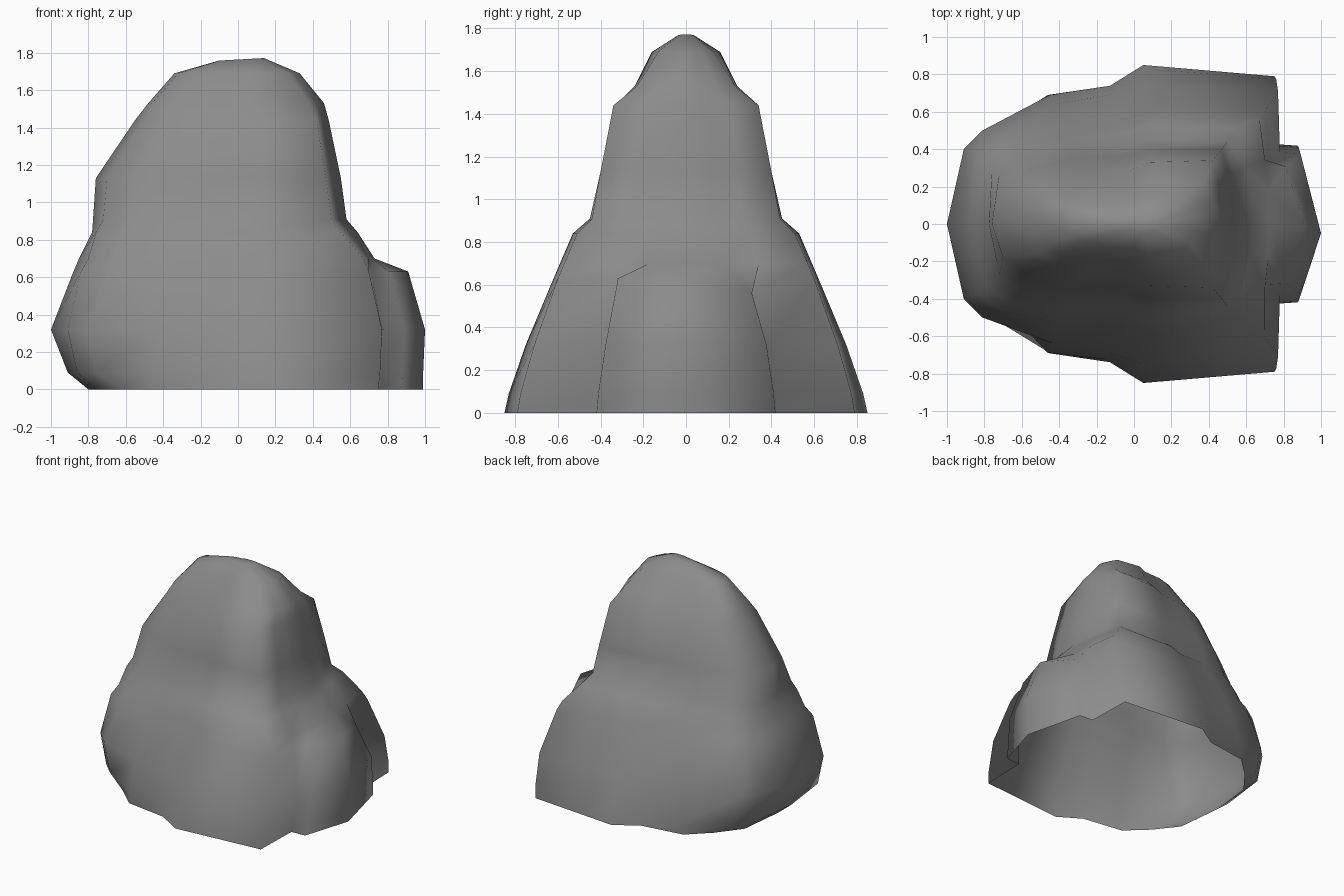
import bpy, bmesh

if "Cube" in bpy.data.objects:
    bpy.data.objects.remove(bpy.data.objects["Cube"])

# Half outlines per height: z, left x, right x, then five points from left to right
levels = [
    (0.00, -.80, .99, (-.76, .36), (-.62, .54), (-.46, .69), (.05, .85), (.75, .79)),
    (0.09, -.91, .99, (-.86, .40), (-.76, .50), (-.45, .69), (.05, .83), (.76, .775)),
    (0.32, -1.0, 1.0, (-.91, .40), (-.81, .50), (-.43, .64), (.05, .75), (.77, .71)),
    (0.63, -.88, .91, (-.84, .37), (-.69, .47), (-.41, .53), (.08, .62), (.70, .60)),
    (0.70, -.85, .73, (-.80, .33), (-.66, .43), (-.40, .49), (.08, .59), (.67, .57)),
    (0.84, -.78, .64, (-.76, .29), (-.62, .38), (-.32, .45), (.08, .53), (.55, .51)),
    (0.91, -.775, .58, (-.72, .27), (-.58, .35), (-.36, .40), (.08, .45), (.50, .44)),
    (1.13, -.76, .55, (-.70, .18), (-.56, .28), (-.34, .35), (.08, .40), (.47, .40)),
    (1.44, -.55, .485, (-.50, .16), (-.41, .21), (-.22, .26), (.08, .33), (.42, .34)),
    (1.53, -.48, .46, (-.46, .11), (-.38, .15), (-.22, .19), (.08, .24), (.38, .23)),
    (1.69, -.34, .33, (-.32, .06), (-.26, .09), (-.15, .12), (.08, .16), (.27, .13)),
]


def ring(z, left, right, *pts):
    """Mirror a half outline, adding the front dent and the right-hand buttress."""
    half = list(pts)
    (ax, ay), (bx, by), (cx, cy) = half[2:5]
    dent = .055 if z < .2 else .02
    half.insert(3, (ax + .65 * (bx - ax), ay + .65 * (by - ay) - dent))
    if z < .66:     # buttress stands out behind a notch
        inner = cx + .01
        half += [(inner, cy * .54), (inner + .5 * (right - inner), cy * .53)]
    else:           # plain rounded end above it
        w = right - cx
        half += [(cx + .5 * w, cy * .6), (cx + .8 * w, cy * .3)]
    nose_y = -.05 if z < .5 else 0
    front = [(x, -y, z) for x, y in half]
    back = [(x, y, z) for x, y in reversed(half)]
    if .5 < z < .66:    # buttress top falls away at the back
        back[:2] = [(x, y * .97, z - .07) for x, y, z in back[:2]]
    return [(left, 0, z)] + front + [(right, nose_y, z)] + back


rings = [ring(*lv) for lv in levels]
# Crest: the last ring shrunk to a narrow ridge
rings.append([(.02 + .36 * x, .25 * y, 1.765 + .02 * x) for x, y, z in rings[-1]])

# Skin the rings, open underneath
bm = bmesh.new()
vs = [[bm.verts.new(p) for p in r] for r in rings]
n = len(vs[0])
for lo, hi in zip(vs, vs[1:]):
    for i in range(n):
        j = (i + 1) % n
        bm.faces.new((lo[i], lo[j], hi[j], hi[i]))
cap = bm.faces.new(vs[-1])
bmesh.ops.triangulate(bm, faces=[cap])
bmesh.ops.recalc_face_normals(bm, faces=bm.faces)
me = bpy.data.meshes.new("rock")
bm.to_mesh(me)
bm.free()
me.shade_smooth()
rock = bpy.data.objects.new("rock", me)
bpy.context.collection.objects.link(rock)

# Dark grey stone
stone = bpy.data.materials.new("stone")
stone.diffuse_color = (.26, .26, .26, 1)
stone.use_nodes = True
stone.node_tree.nodes["Principled BSDF"].inputs["Base Color"].default_value = stone.diffuse_color
me.materials.append(stone)
